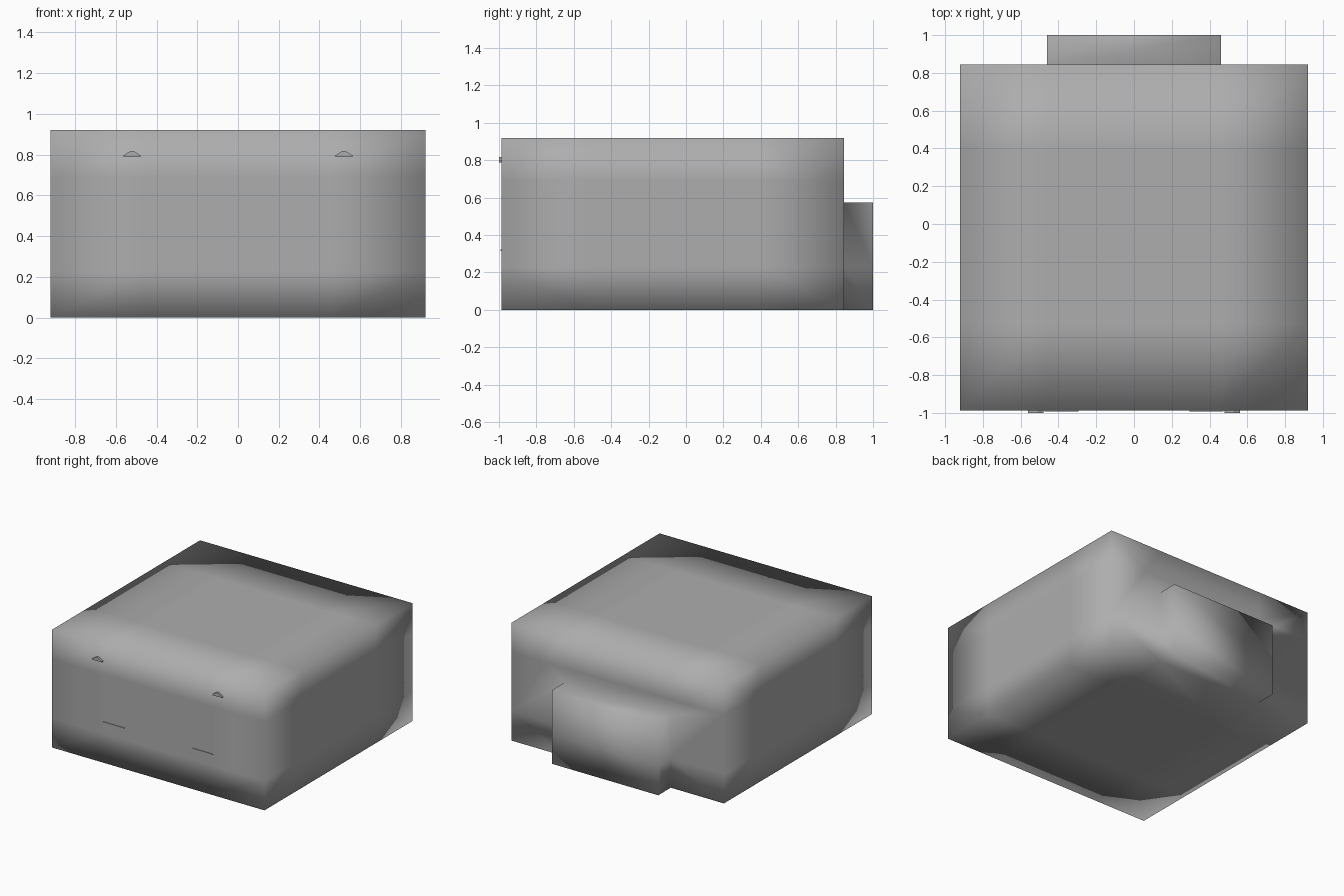
import bpy, bmesh

if "Cube" in bpy.data.objects:
    bpy.data.objects.remove(bpy.data.objects["Cube"])

FRONT, BACK, END = -0.987, 0.845, 1.0
W, H = 0.92, 0.92        # main block half width, height
AW, AH = 0.46, 0.575     # rear annex half width, height

# dark grey paint
grey = bpy.data.materials.new("dark_grey")
grey.diffuse_color = (0.42, 0.42, 0.42, 1)
grey.use_nodes = True
grey.node_tree.nodes["Principled BSDF"].inputs["Base Color"].default_value = grey.diffuse_color


def finish(name, bm, smooth=False):
    bmesh.ops.recalc_face_normals(bm, faces=bm.faces[:])
    me = bpy.data.meshes.new(name)
    bm.to_mesh(me)
    bm.free()
    for p in me.polygons:
        p.use_smooth = smooth
    me.materials.append(grey)
    ob = bpy.data.objects.new(name, me)
    bpy.context.collection.objects.link(ob)
    return ob


def rect(bm, w, h, y):
    return [bm.verts.new((x, y, z)) for x, z in ((-w, 0), (-w, h), (w, h), (w, 0))]


def bridge(bm, a, b):
    # left, top and right walls between two upright rectangles
    for i in range(3):
        bm.faces.new((a[i], a[i + 1], b[i + 1], b[i]))


# main block with fused rear annex, one smooth shell
bm = bmesh.new()
f, r = rect(bm, W, H, FRONT), rect(bm, W, H, BACK)
a, e = rect(bm, AW, AH, BACK), rect(bm, AW, AH, END)
bm.faces.new(f)
bm.faces.new(e)
bridge(bm, f, r)
bridge(bm, a, e)
bridge(bm, r, a)
bm.faces.new((f[0], r[0], a[0], a[3], r[3], f[3]))
bm.faces.new((a[0], e[0], e[3], a[3]))

# quarter-way loops that keep the middle of each wall flat in shading
cuts = [(0, -0.46), (0, 0.46), (1, -0.53), (1, 0.387), (2, 0.23), (2, 0.69)]
for axis, pos in cuts:
    co, no = [0, 0, 0], [0, 0, 0]
    co[axis], no[axis] = pos, 1
    bmesh.ops.bisect_plane(bm, geom=bm.verts[:] + bm.edges[:] + bm.faces[:],
                           dist=1e-4, plane_co=co, plane_no=no)
finish("building_block", bm, True)


def front_plate(name, profile, cx, y):
    # outline in x/z pushed out from the front wall
    bm = bmesh.new()
    face = bm.faces.new([bm.verts.new((cx + x, FRONT + 0.002, z)) for x, z in profile])
    ext = bmesh.ops.extrude_face_region(bm, geom=[face])
    for v in ext["geom"]:
        if isinstance(v, bmesh.types.BMVert):
            v.co.y = y
    finish(name, bm)


lamp = [(-0.042, 0.788), (0.042, 0.788), (0.042, 0.796), (0.008, 0.817),
        (-0.008, 0.817), (-0.042, 0.796)]
strip = [(-0.09, 0.314), (0.09, 0.314), (0.09, 0.322), (-0.09, 0.322)]

# paired details on the front wall
for side, s in (("left", -1), ("right", 1)):
    front_plate("front_lamp_" + side, lamp, s * 0.52, -1.0)
    front_plate("front_strip_" + side, strip, s * 0.383, -0.992)
